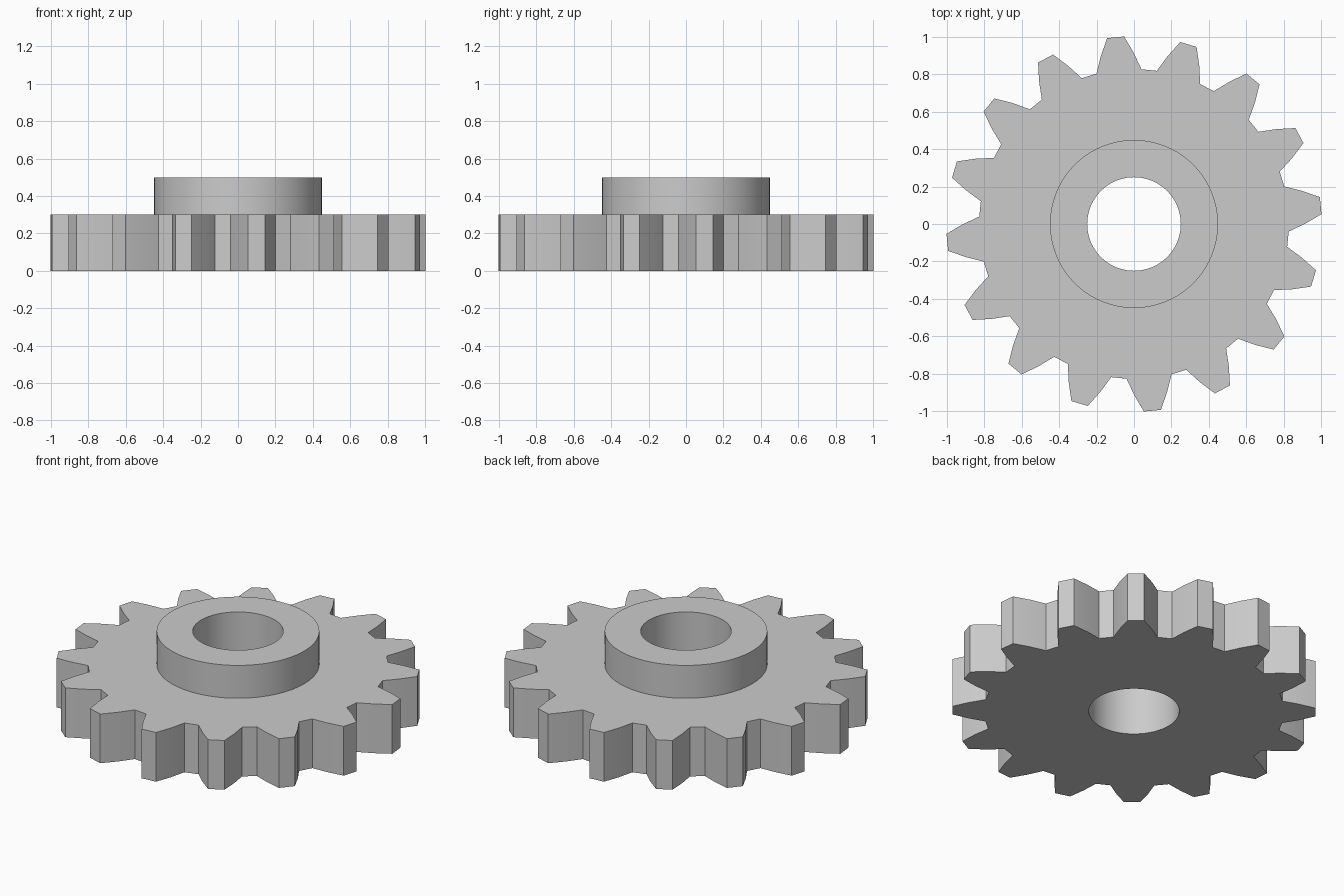
import bpy
import bmesh
from math import radians, cos, sin

if "Cube" in bpy.data.objects:
    bpy.data.objects.remove(bpy.data.objects["Cube"], do_unlink=True)

TEETH = 16
PITCH = 360 / TEETH
PHASE = PITCH / 4
GEAR_TOP, HUB_TOP = 0.3, 0.5
BORE, HUB = 0.25, 0.449

# One tooth: (angle from the tooth centre, radius) for root, flank, tip
HALF_TOOTH = [(8.4, 0.828), (5.55, 0.915), (2.6, 1.004)]
TOOTH = [(-a, r) for a, r in HALF_TOOTH] + HALF_TOOTH[::-1]


def polar(angle, radius):
    return radius * cos(radians(angle)), radius * sin(radians(angle))


outline = [polar(PHASE + i * PITCH + a, r) for i in range(TEETH) for a, r in TOOTH]
COUNT = len(outline)


def circle(radius):
    step = 360 / COUNT
    start = PHASE - PITCH / 2 + step / 2
    return [polar(start + i * step, radius) for i in range(COUNT)]


# Gear body, raised hub and through bore as one closed sweep of rings
section = [
    (circle(BORE), 0), (outline, 0), (outline, GEAR_TOP),
    (circle(HUB), GEAR_TOP), (circle(HUB), HUB_TOP), (circle(BORE), HUB_TOP),
]
bm = bmesh.new()
rings = [[bm.verts.new((x, y, z)) for x, y in loop] for loop, z in section]
for k, ring in enumerate(rings):
    upper = rings[(k + 1) % len(rings)]
    for i in range(COUNT):
        j = (i + 1) % COUNT
        bm.faces.new((ring[i], ring[j], upper[j], upper[i]))
bmesh.ops.recalc_face_normals(bm, faces=bm.faces)

mesh = bpy.data.meshes.new("gear_with_hub")
bm.to_mesh(mesh)
bm.free()
gear = bpy.data.objects.new("gear_with_hub", mesh)
bpy.context.collection.objects.link(gear)

# Plain grey metal
grey = bpy.data.materials.new("light_grey")
grey.use_nodes = True
colour = (0.6, 0.6, 0.6, 1)
grey.diffuse_color = colour
grey.node_tree.nodes["Principled BSDF"].inputs["Base Color"].default_value = colour
mesh.materials.append(grey)

# Smooth round walls, crisp edges
bpy.ops.object.select_all(action="DESELECT")
gear.select_set(True)
bpy.context.view_layer.objects.active = gear
bpy.ops.object.shade_smooth_by_angle(angle=radians(25))
